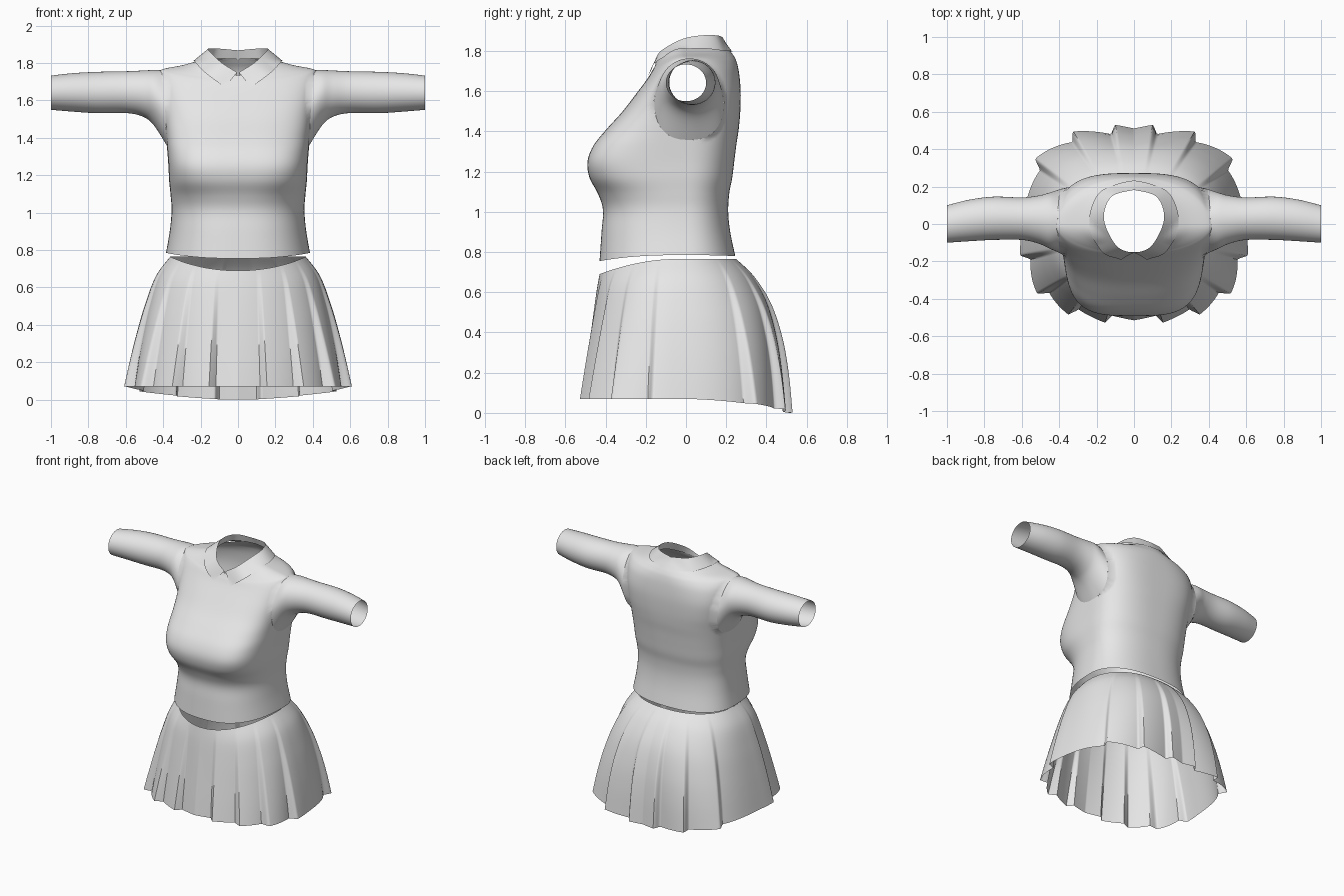
import bpy, bmesh, math
from mathutils import Vector
from mathutils.bvhtree import BVHTree

cube = bpy.data.objects.get("Cube")
if cube:
    bpy.data.objects.remove(cube, do_unlink=True)

cloth = bpy.data.materials.new("light_grey_cloth")
cloth.use_nodes = True
cloth.diffuse_color = (0.8, 0.8, 0.8, 1)
cloth.node_tree.nodes["Principled BSDF"].inputs["Base Color"].default_value = (0.8, 0.8, 0.8, 1)


def power(v, e):
    return math.copysign(abs(v) ** e, v)


def curve(keys, steps):
    """Smooth run of rows passing through the key rows, point by point."""
    out = []
    for i in range(len(keys) - 1):
        k0, k1, k2, k3 = (keys[min(max(j, 0), len(keys) - 1)] for j in range(i - 1, i + 3))
        for s in range(steps):
            t = s / steps
            out.append([b + (c - a) * 0.5 * t + (a - 2.5 * b + 2 * c - 0.5 * d) * t * t
                        + ((d - a) * 0.5 + (b - c) * 1.5) * t ** 3
                        for a, b, c, d in zip(k0, k1, k2, k3)])
    return out + [list(keys[-1])]


def loft(rows, closed=True, flip=False):
    bm = bmesh.new()
    grid = [[bm.verts.new(p) for p in row] for row in rows]
    n = len(rows[0])
    for low, high in zip(grid, grid[1:]):
        for i in range(n if closed else n - 1):
            j = (i + 1) % n
            quad = [low[i], low[j], high[j], high[i]]
            bm.faces.new(quad[::-1] if flip else quad)
    bm.normal_update()
    return bm


def finish(bm, name, angle=40):
    mesh = bpy.data.meshes.new(name)
    bm.to_mesh(mesh)
    bm.free()
    mesh.materials.append(cloth)
    obj = bpy.data.objects.new(name, mesh)
    bpy.context.collection.objects.link(obj)
    bpy.ops.object.select_all(action="DESELECT")
    obj.select_set(True)
    bpy.context.view_layer.objects.active = obj
    bpy.ops.object.shade_smooth_by_angle(angle=math.radians(angle))


def torso_ring(w, front, back, nf, nb, zf, zs, zb):
    """Rounded ring whose height differs at front, side and back."""
    pts, yc = [], -.01
    for i in range(120):
        a = math.tau * i / 120
        c, s = math.cos(a), math.sin(a)
        n, depth, z = (nb, back - yc, zb) if s > 0 else (nf, yc - front, zf)
        pts.append(Vector((w * power(c, 2 / n), yc + depth * power(s, 2 / n), zs + (z - zs) * s * s)))
    return pts


# Torso: width, front, back, squareness of front / back, heights at front / side / back
torso_keys = [
    (.385, -.43, .245, 2.5, 2.4, .755, .785, .78),
    (.365, -.42, .22, 2.5, 2.4, .9, .9, .9),
    (.355, -.413, .21, 2.5, 2.4, 1.01, 1.01, 1.0),
    (.36, -.438, .215, 2.7, 2.4, 1.09, 1.09, 1.09),
    (.368, -.48, .23, 3.3, 2.5, 1.17, 1.17, 1.17),
    (.372, -.49, .24, 3.7, 2.6, 1.25, 1.25, 1.25),
    (.378, -.46, .25, 3.6, 2.7, 1.33, 1.33, 1.33),
    (.385, -.396, .262, 3.3, 2.8, 1.41, 1.41, 1.41),
    (.395, -.315, .27, 3.1, 3, 1.5, 1.5, 1.5),
    (.408, -.238, .272, 3, 3, 1.6, 1.6, 1.6),
    (.418, -.19, .264, 2.6, 2.6, 1.665, 1.69, 1.69),
    (.42, -.169, .252, 2.1, 2.1, 1.70, 1.745, 1.745),
    (.40, -.16, .238, 1.8, 1.8, 1.715, 1.768, 1.775),
    (.29, -.155, .22, 1.9, 1.9, 1.725, 1.79, 1.80),
    (.19, -.15, .205, 2.2, 2.2, 1.735, 1.82, 1.82),
]
torso = loft([torso_ring(*row) for row in curve(torso_keys, 5)])
skin = BVHTree.FromBMesh(torso)

# Armhole outline, shared by the torso opening and the sleeve root
HOLE = Vector((.015, 1.56))


def armhole(a):
    c, s = math.cos(a), math.sin(a)
    return HOLE + Vector((.173 * (1 - .3 * max(0, s)) * power(c, .8), .202 * power(s, .8)))


OUTLINE = [armhole(math.tau * i / 360) for i in range(360)]


def on_side(y, z, side):
    hit = skin.ray_cast(Vector((side * 2, y, z)), Vector((-side, 0, 0)))[0]
    x = abs(hit.x) if hit else .415
    seam = .375 + .08 * (z - 1.36)
    return Vector((side * min(max(x, seam), .42), y, z))


def nearest_outline(p):
    d = (Vector((p.y, p.z)) - HOLE).normalized()
    return max(OUTLINE, key=lambda q: (q - HOLE).normalized().dot(d))


def in_hole(p):
    reach = (nearest_outline(p) - HOLE).length
    return abs(p.x) > .25 and (Vector((p.y, p.z)) - HOLE).length < reach


opened = [f for f in torso.faces if f.calc_center_median().z > 1.3 and in_hole(f.calc_center_median())]
bmesh.ops.delete(torso, geom=opened, context="FACES")
for v in torso.verts:
    if v.is_boundary and abs(v.co.x) > .25 and 1.3 < v.co.z < 1.8:
        v.co = on_side(*nearest_outline(v.co), math.copysign(1, v.co.x))
finish(torso, "torso", 60)

# Sleeves: x, front, back, bottom, top
sleeve_keys = [
    (.45, -.132, .168, 1.467, 1.763),
    (.51, -.105, .152, 1.514, 1.76),
    (.60, -.085, .142, 1.533, 1.756),
    (.75, -.085, .146, 1.532, 1.753),
    (.88, -.092, .13, 1.54, 1.746),
    (1.0, -.10, .10, 1.55, 1.733),
]
for side, name in ((1, "left_sleeve"), (-1, "right_sleeve")):
    angles = [math.tau * i / 64 for i in range(64)]
    rings = [[on_side(*armhole(a), side) for a in angles]]
    for x, yf, yb, zb, zt in sleeve_keys:
        rings.append([Vector((side * x, (yf + yb) / 2 + (yb - yf) / 2 * math.cos(a),
                              (zb + zt) / 2 + (zt - zb) / 2 * math.sin(a))) for a in angles])
    finish(loft(curve(rings, 6), flip=side < 0), name)

# Collar: one half from front to back as stand, fold and falling edge
stand = [(.005, -.15, 1.73), (.10, -.132, 1.75), (.165, -.03, 1.80),
         (.18, .06, 1.82), (.13, .16, 1.825), (0, .2, 1.82)]
fold = [(.005, -.155, 1.75), (.085, -.125, 1.80), (.145, -.03, 1.855),
        (.16, .06, 1.876), (.115, .15, 1.878), (0, .182, 1.868)]
edge = [(.07, -.188, 1.67), (.165, -.155, 1.74), (.225, -.05, 1.795),
        (.235, .06, 1.813), (.17, .18, 1.802), (0, .228, 1.79)]


def lifted(p):
    """Keep the falling part of the collar just clear of the torso."""
    loc, normal, _, _ = skin.find_nearest(p)
    gap = (p - loc).dot(normal)
    return p + normal * (.006 - gap) if gap < .006 else p


def around(half):
    pts = [Vector(p) for p in curve(half, 8)]
    return pts + [Vector((-p.x, p.y, p.z)) for p in reversed(pts[:-1])]


stand, fold, edge = around(stand), around(fold), around(edge)
rows = [[a.lerp(b, t / 3) for a, b in zip(stand, fold)] for t in range(3)]
rows += [[lifted(a.lerp(b, t / 5)) if t else a for a, b in zip(fold, edge)] for t in range(6)]
finish(loft(rows, closed=False, flip=True), "collar", 50)

# Skirt: width, front, back, squareness, heights at front / side / back, pleat depth
skirt_keys = [
    (.362, -.43, .25, 2.3, .69, .765, .765, 0),
    (.44, -.447, .338, 2.4, .60, .66, .68, .015),
    (.50, -.467, .42, 2.5, .47, .50, .55, .035),
    (.545, -.488, .475, 2.6, .33, .34, .38, .055),
    (.578, -.507, .505, 2.7, .20, .2, .2, .07),
    (.605, -.525, .522, 2.8, .07, .07, 0, .085),
]
# Turn of each pleat edge in degrees, from the front centre to past the back centre
pleat_edges = [-15, 15, 36, 55, 76, 124, 146, 167, 193]


def pleat(a):
    """Knife pleat: quick rise, then a slow fall to the next edge."""
    turn = abs((math.degrees(a) + 270) % 360 - 180)
    for start, end in zip(pleat_edges, pleat_edges[1:]):
        if turn < end:
            return min((turn - start) / 3, (end - turn) / (end - start - 3))


def skirt_ring(w, front, back, n, zf, zs, zb, depth):
    pts, yc = [], -.05
    for i in range(480):
        a = math.tau * i / 480
        c, s = math.cos(a), math.sin(a)
        d, z, m = (back - yc, zb, n) if s > 0 else (yc - front, zf, n - .25)
        r = (abs(c / w) ** m + abs(s / d) ** m) ** (-1 / m) * (1 + depth * (pleat(a) - .8))
        pts.append(Vector((r * c, yc + r * s, zs + (z - zs) * s * s)))
    return pts


finish(loft([skirt_ring(*row) for row in curve(skirt_keys, 6)], flip=True), "pleated_skirt", 50)
